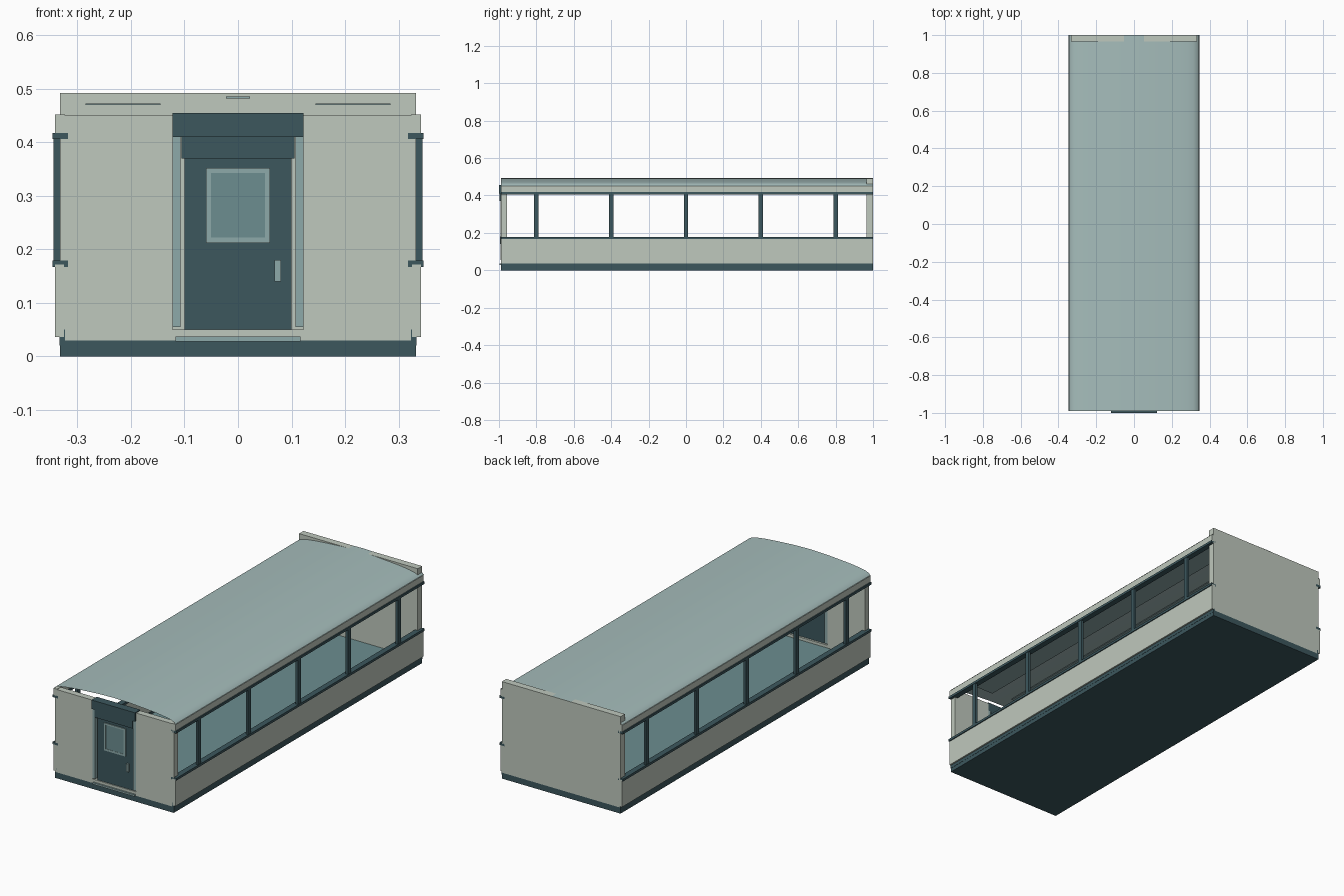
import bpy, bmesh

if "Cube" in bpy.data.objects:
    bpy.data.objects.remove(bpy.data.objects["Cube"])

def mat(name, c):
    m = bpy.data.materials.new(name)
    m.diffuse_color = (*c, 1)
    m.use_nodes = True
    m.node_tree.nodes["Principled BSDF"].inputs["Base Color"].default_value = m.diffuse_color
    return m

DARK = mat("dark_teal", (0.045, 0.095, 0.11))
LIGHT = mat("pale_grey", (0.52, 0.58, 0.51))
TEAL = mat("mid_teal", (0.27, 0.40, 0.40))
GLASS = mat("glass_teal", (0.15, 0.27, 0.28))
ROOF = mat("roof_teal", (0.38, 0.51, 0.50))

def box(name, x, y, z, m):
    """Box from (min, max) ranges on each axis."""
    me = bpy.data.meshes.new(name)
    bm = bmesh.new()
    bmesh.ops.create_cube(bm, size=1)
    for v in bm.verts:
        v.co = [r[0] if c < 0 else r[1] for c, r in zip(v.co, (x, y, z))]
    bm.to_mesh(me)
    bm.free()
    me.materials.append(m)
    ob = bpy.data.objects.new(name, me)
    bpy.context.collection.objects.link(ob)
    return ob

def pair(name, x, y, z, m):
    """The same box on the right and left side."""
    box(name + "_right", x, y, z, m)
    box(name + "_left", (-x[1], -x[0]), y, z, m)

F, B = -0.99, 1.0

# Floor
box("underframe", (-.333, .333), (F, B), (0, .03), DARK)
box("floor_covering", (-.325, .325), (F + .03, B - .035), (.03, .036), GLASS)

# Long sides
pair("lower_side_panel", (.325, .342), (F, B), (.036, .172), LIGHT)
pair("side_skirt", (.323, .334), (F, B), (.02, .05), DARK)
pair("window_sill", (.318, .347), (F, B), (.167, .179), DARK)
pair("window_head", (.318, .347), (F, B), (.406, .418), DARK)
pair("upper_side_panel", (.323, .342), (F, B), (.416, .452), LIGHT)
for i in range(5):
    y = -.8 + .4 * i
    pair(f"window_post_{i}", (.332, .345), (y - .012, y + .012), (.172, .412), DARK)

# End walls
box("back_wall", (-.333, .333), (.965, B), (.03, .492), LIGHT)
pair("front_wall", (.122, .333), (F, F + .032), (.03, .45), LIGHT)

# Front doorway
box("door_header", (-.122, .122), (-1, F + .032), (.41, .455), DARK)
box("door_header_lower", (-.106, .106), (-.997, F + .032), (.37, .412), DARK)
pair("door_jamb", (.107, .122), (-.993, F + .032), (.055, .41), TEAL)
box("threshold", (-.122, .122), (F, F + .032), (.028, .05), LIGHT)
box("door_sill", (-.117, .117), (-.998, F + .01), (.028, .037), TEAL)
box("door_leaf", (-.1, .1), (-.985, -.968), (.05, .372), DARK)
for s, (a, b) in {"front": (-.989, -.985), "rear": (-.968, -.964)}.items():
    box(f"door_window_{s}_glass", (-.05, .05), (a + .001, b - .001) if s == "front" else (a, b - .001),
        (.222, .343), GLASS)
    for side, x in (("left", (-.06, -.05)), ("right", (.05, .06))):
        box(f"door_window_{s}_frame_{side}", x, (a, b), (.212, .352), TEAL)
    for end, z in (("bottom", (.212, .222)), ("top", (.343, .352))):
        box(f"door_window_{s}_frame_{end}", (-.05, .05), (a, b), z, TEAL)
box("door_handle", (.068, .08), (-.994, -.984), (.14, .18), TEAL)

# Ceiling panels and lamp
pair("ceiling_panel", (.145, .285), (-.9, .9), (.470, .473), TEAL)
box("ceiling_lamp", (-.022, .022), (-.9, .9), (.482, .486), TEAL)

# Curved roof sheet
half = [(.343, .45), (.334, .46), (.315, .468), (.285, .474), (.24, .480), (.18, .485), (.09, .491)]
profile = half + [(0, .4935)] + [(-x, z) for x, z in reversed(half)]
bm = bmesh.new()
rows = [[bm.verts.new((x, y, z)) for x, z in profile] for y in (F, B)]
for i in range(len(profile) - 1):
    bm.faces.new((rows[0][i], rows[1][i], rows[1][i + 1], rows[0][i + 1]))
bmesh.ops.recalc_face_normals(bm, faces=bm.faces)
if sum(f.normal.z for f in bm.faces) < 0:
    bmesh.ops.reverse_faces(bm, faces=bm.faces)
for f in bm.faces:
    f.smooth = True
me = bpy.data.meshes.new("roof")
bm.to_mesh(me)
bm.free()
me.materials.append(ROOF)
bpy.context.collection.objects.link(bpy.data.objects.new("roof", me))
